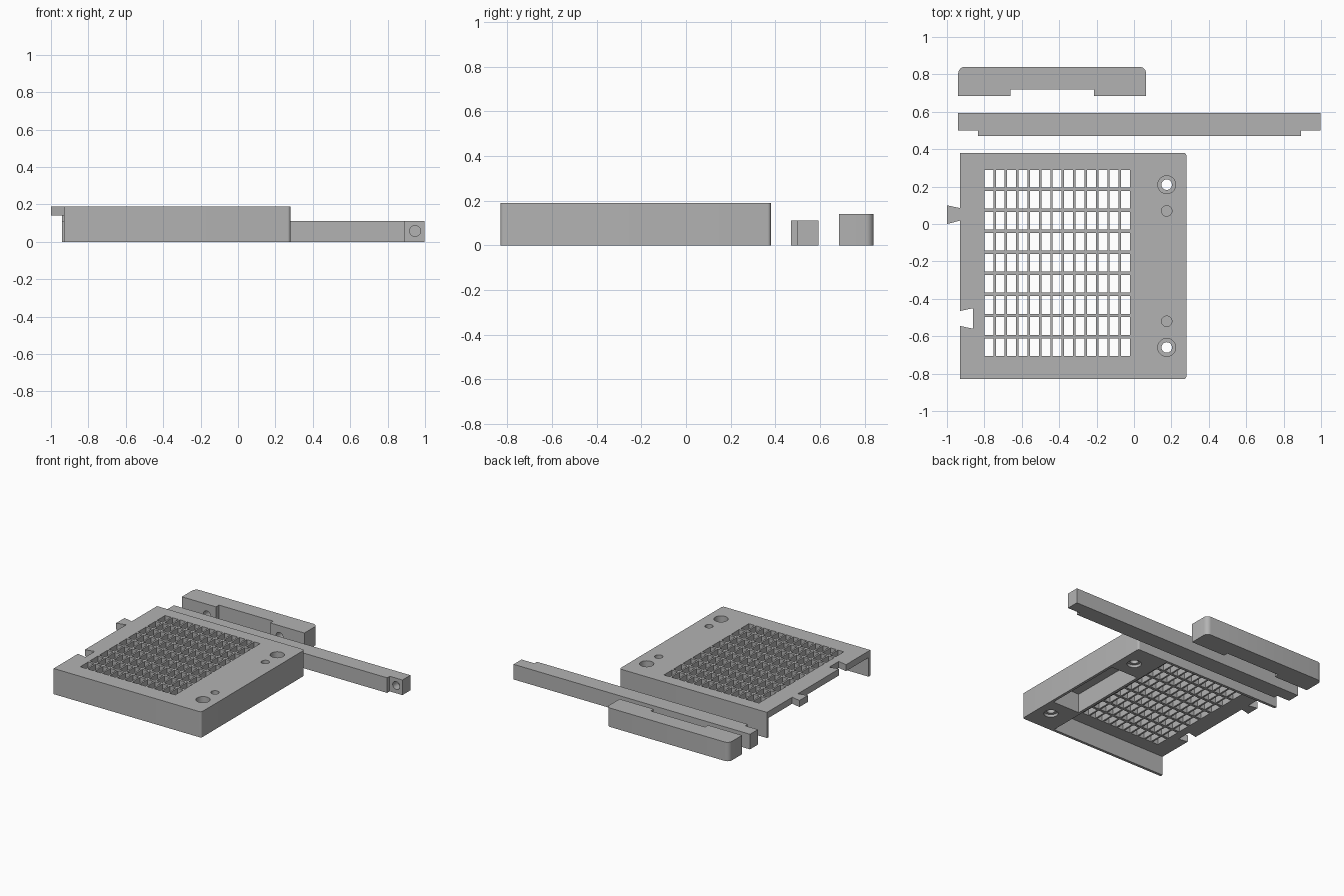
import bpy, bmesh, math
from mathutils import Matrix

if "Cube" in bpy.data.objects:
    bpy.data.objects.remove(bpy.data.objects["Cube"])

grey = bpy.data.materials.new("plain_grey")
grey.diffuse_color = (0.45, 0.45, 0.45, 1)
grey.use_nodes = True
grey.node_tree.nodes["Principled BSDF"].inputs["Base Color"].default_value = grey.diffuse_color


def finish(name, bm):
    """Turn a bmesh into a named object."""
    bmesh.ops.recalc_face_normals(bm, faces=bm.faces)
    me = bpy.data.meshes.new(name)
    bm.to_mesh(me)
    bm.free()
    me.materials.append(grey)
    ob = bpy.data.objects.new(name, me)
    bpy.context.collection.objects.link(ob)
    return ob


def add_prism(bm, pts, z0, z1):
    lo = [bm.verts.new((x, y, z0)) for x, y in pts]
    hi = [bm.verts.new((x, y, z1)) for x, y in pts]
    bm.faces.new(lo[::-1])
    bm.faces.new(hi)
    n = len(pts)
    for i in range(n):
        j = (i + 1) % n
        bm.faces.new((lo[i], lo[j], hi[j], hi[i]))


def add_box(bm, x0, x1, y0, y1, z0, z1):
    add_prism(bm, [(x0, y0), (x1, y0), (x1, y1), (x0, y1)], z0, z1)


def add_cyl(bm, x, y, r, z0, z1):
    a = [math.tau * i / 32 for i in range(32)]
    add_prism(bm, [(x + r * math.cos(t), y + r * math.sin(t)) for t in a], z0, z1)


def add_cyl_y(bm, x, z, r, y0, y1):
    """Cylinder lying along y."""
    m = Matrix.Translation((x, (y0 + y1) / 2, z)) @ Matrix.Rotation(math.pi / 2, 4, 'X')
    bmesh.ops.create_cone(bm, cap_ends=True, segments=32, radius1=r, radius2=r,
                          depth=y1 - y0, matrix=m)


def arc(cx, cy, r, start, n=6):
    """Quarter-round corner, angles in degrees."""
    return [(cx + r * math.cos(math.radians(start + 90 * i / n)),
             cy + r * math.sin(math.radians(start + 90 * i / n))) for i in range(n + 1)]


def cut(ob, bm, name):
    tool = finish(name, bm)
    mod = ob.modifiers.new(name, 'BOOLEAN')
    mod.operation, mod.solver, mod.object = 'DIFFERENCE', 'EXACT', tool
    bpy.context.view_layer.objects.active = ob
    bpy.ops.object.modifier_apply(modifier=name)
    bpy.data.objects.remove(tool)


def prism(name, pts, z0, z1):
    bm = bmesh.new()
    add_prism(bm, pts, z0, z1)
    return finish(name, bm)


# Vented cover: block with rounded right-hand corners
L, R, F, B, H, P = -0.93, 0.28, -0.83, 0.38, 0.19, 0.142
r = 0.015
cover = prism("vented_cover",
              [(L, F)] + arc(R - r, F + r, r, 270) + arc(R - r, B - r, r, 0) + [(L, B)], 0, H)

# Hollow underside: main bay open to the left, small bay between screw blocks
bm = bmesh.new()
add_box(bm, -1.1, 0.02, F + 0.02, B - 0.02, -0.1, P)
add_box(bm, 0.04, R - 0.02, -0.53, 0.08, -0.1, P)
cut(cover, bm, "hollow")

# Vent slots
bm = bmesh.new()
for i in range(13):
    for j in range(9):
        x, y = -0.80 + i * 0.0609, -0.705 + j * 0.1125
        add_box(bm, x, x + 0.048, y, y + 0.094, 0.1, 0.3)
cut(cover, bm, "vent_slots")

# Screw holes, counterbores and blind pockets
bm = bmesh.new()
for y in (0.21, -0.66):
    add_cyl(bm, 0.175, y, 0.028, -0.1, 0.3)
for y in (0.07, -0.52):
    add_cyl(bm, 0.175, y, 0.028, 0.16, 0.3)
cut(cover, bm, "screw_holes")
bm = bmesh.new()
for y in (0.21, -0.66):
    add_cyl(bm, 0.175, y, 0.048, 0.14, 0.3)
    add_cyl(bm, 0.175, y, 0.048, -0.1, 0.02)
cut(cover, bm, "counterbores")

# Dovetail socket and matching tab on the left edge
bm = bmesh.new()
add_prism(bm, [(-0.86, -0.56), (-0.86, -0.45), (-0.93, -0.465),
               (-1.0, -0.48), (-1.0, -0.53), (-0.93, -0.545)], 0.1, 0.3)
cut(cover, bm, "dovetail_socket")
prism("dovetail_tab", [(-1, 0), (L, 0.018), (L, 0.085), (-1, 0.10)], P, H)

# Long rail with stepped ends and a blind hole in each step
rail = prism("long_rail", [(-0.94, 0.50), (-0.835, 0.50), (-0.835, 0.47), (0.893, 0.47),
                           (0.893, 0.50), (0.998, 0.50), (0.998, 0.593), (-0.94, 0.593)], 0, 0.112)
bm = bmesh.new()
for x in (-0.888, 0.947):
    add_cyl_y(bm, x, 0.058, 0.029, 0.4, 0.56)
cut(rail, bm, "rail_holes")

# Short handle with rounded back corners, front recess and two blind holes
r = 0.035
handle = prism("short_handle",
               [(-0.94, 0.685), (-0.66, 0.685), (-0.66, 0.72), (-0.215, 0.72), (-0.215, 0.685),
                (0.065, 0.685)] + arc(0.065 - r, 0.84 - r, r, 0) + arc(-0.94 + r, 0.84 - r, r, 90),
               0, 0.14)
bm = bmesh.new()
for x in (-0.735, -0.14):
    add_cyl_y(bm, x, 0.06, 0.029, 0.6, 0.76)
cut(handle, bm, "handle_holes")

# Smooth rounded corners and holes, keep edges sharp
for ob in bpy.data.objects:
    ob.select_set(True)
bpy.context.view_layer.objects.active = cover
bpy.ops.object.shade_smooth_by_angle(angle=math.radians(30))
